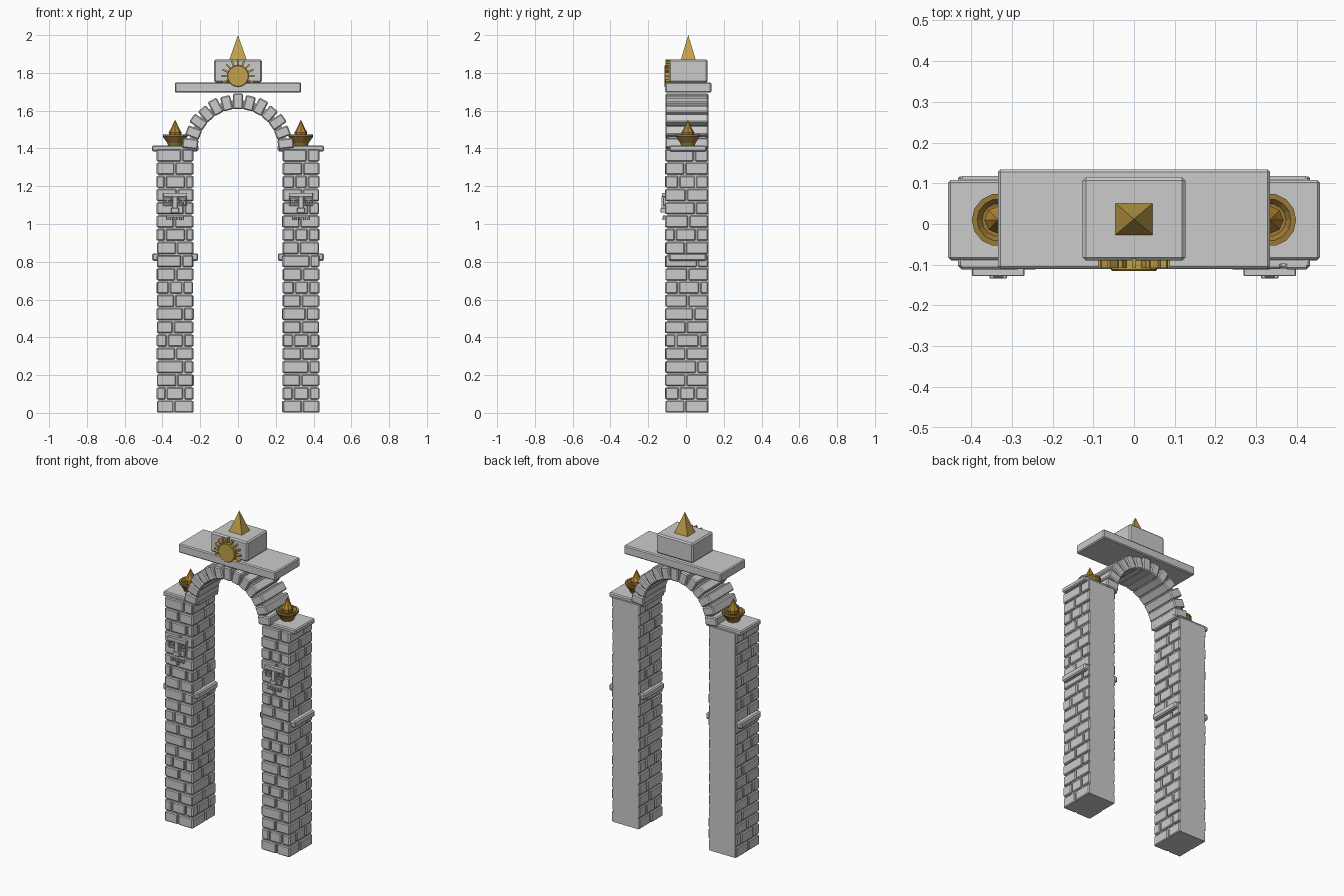
import bpy, bmesh, math, random
from mathutils import Matrix, Vector

if "Cube" in bpy.data.objects:
    bpy.data.objects.remove(bpy.data.objects["Cube"])

random.seed(4)


def material(name, rgb):
    m = bpy.data.materials.new(name)
    m.diffuse_color = (*rgb, 1)
    m.use_nodes = True
    m.node_tree.nodes["Principled BSDF"].inputs["Base Color"].default_value = m.diffuse_color
    return m


gold = material("gold", (0.55, 0.36, 0.07))
bronze = material("bronze", (0.33, 0.19, 0.04))
ember = material("ember", (0.45, 0.23, 0.03))


def finish(name, bm, mat=None, bevel=0):
    me = bpy.data.meshes.new(name)
    bmesh.ops.recalc_face_normals(bm, faces=bm.faces)
    bm.to_mesh(me)
    bm.free()
    ob = bpy.data.objects.new(name, me)
    bpy.context.collection.objects.link(ob)
    if mat:
        me.materials.append(mat)
    if bevel:
        mod = ob.modifiers.new("bevel", 'BEVEL')
        mod.width = bevel
        mod.segments = 1
    return ob


def add_box(bm, x0, x1, y0, y1, z0, z1, turn=None):
    mat = Matrix.Translation(((x0 + x1) / 2, (y0 + y1) / 2, (z0 + z1) / 2)) @ \
        Matrix.Diagonal((x1 - x0, y1 - y0, z1 - z0, 1))
    bmesh.ops.create_cube(bm, size=1, matrix=(turn @ mat) if turn else mat)


def box(name, *dims, mat=None, bevel=0):
    bm = bmesh.new()
    add_box(bm, *dims)
    return finish(name, bm, mat, bevel)


def lathe(name, profile, sides, loc, mat):
    bm = bmesh.new()
    vs = [bm.verts.new((r, 0, z)) for r, z in profile]
    es = [bm.edges.new(p) for p in zip(vs, vs[1:])]
    bmesh.ops.spin(bm, geom=vs + es, cent=(0, 0, 0), axis=(0, 0, 1),
                   angle=2 * math.pi, steps=sides, use_duplicate=False)
    bmesh.ops.remove_doubles(bm, verts=bm.verts, dist=1e-5)
    bmesh.ops.translate(bm, verts=bm.verts, vec=loc)
    return finish(name, bm, mat)


def course(a, b, row):
    """Split one course into brick spans with staggered joints."""
    cuts = [0.5] if row % 2 == 0 else [0.28, 0.74]
    if row % 4 == 3:
        cuts = [0.7]
    cuts = [0] + [c + random.uniform(-0.06, 0.06) for c in cuts] + [1]
    return [(a + (b - a) * p + 0.004 * (p > 0), a + (b - a) * q - 0.004 * (q < 1))
            for p, q in zip(cuts, cuts[1:])]


ROW = 0.07
for side, cx in (("left", -0.333), ("right", 0.333)):
    # Plain pillar core, exposed at the back
    box(side + "_pillar_core", cx - 0.088, cx + 0.088, -0.098, 0.118, 0.002, 1.395)

    # Bricks cover the front and both sides
    bm = bmesh.new()
    for r in range(20):
        z0, z1 = r * ROW + 0.002, (r + 1) * ROW - 0.006
        for x0, x1 in course(cx - 0.095, cx + 0.095, r):
            add_box(bm, x0, x1, -0.108 - random.uniform(0, 0.004), -0.08, z0, z1)
        for s in (-1, 1):
            for y0, y1 in course(-0.107, 0.117, r):
                out = 0.095 + random.uniform(0, 0.004)
                xs = sorted((cx + s * 0.07, cx + s * out))
                add_box(bm, *xs, y0, y1, z0, z1)
    finish(side + "_pillar_bricks", bm, bevel=0.005)

    # Side ledge and cap slab
    box(side + "_ledge", cx - 0.122, cx + 0.122, -0.09, 0.108, 0.805, 0.845, bevel=0.007)
    box(side + "_cap", cx - 0.123, cx + 0.123, -0.088, 0.108, 1.385, 1.415, bevel=0.006)

    # Carved face: brow, eyes, nose, lip and teeth
    bm = bmesh.new()
    add_box(bm, cx - 0.064, cx + 0.064, -0.128, -0.105, 1.143, 1.165)
    add_box(bm, cx - 0.013, cx + 0.013, -0.131, -0.105, 1.075, 1.145)
    add_box(bm, cx - 0.021, cx + 0.021, -0.134, -0.105, 1.06, 1.085)
    add_box(bm, cx - 0.046, cx + 0.046, -0.122, -0.105, 1.036, 1.046)
    for s in (-1, 1):
        ex = cx + s * 0.04
        for dx in (-0.019, 0.019):
            add_box(bm, ex + dx - 0.004, ex + dx + 0.004, -0.122, -0.105, 1.098, 1.14)
        for z in (1.1, 1.138):
            add_box(bm, ex - 0.023, ex + 0.023, -0.122, -0.105, z - 0.004, z + 0.004)
        add_box(bm, ex - 0.008, ex + 0.008, -0.119, -0.105, 1.111, 1.127)
    for i in range(-2, 3):
        add_box(bm, cx + i * 0.019 - 0.007, cx + i * 0.019 + 0.007, -0.124, -0.105, 1.02, 1.037)
    finish(side + "_carved_face", bm, bevel=0.002)

    # Fire bowl and flame
    lathe(side + "_fire_bowl", [(0, 1.413), (0.036, 1.413), (0.042, 1.43), (0.065, 1.462),
                                (0.065, 1.474), (0.052, 1.474), (0.04, 1.46), (0, 1.455)],
          14, (cx, 0.01, 0), bronze)
    lathe(side + "_flame", [(0, 1.455), (0.03, 1.458), (0.034, 1.485), (0.022, 1.505), (0, 1.553)],
          8, (cx, 0.01, 0), ember)

# Arch stones around the opening
STONES = 13
CENTRE = Matrix.Translation((0, 0, 1.395))
bm = bmesh.new()
for i in range(STONES):
    a = math.pi * (i + 0.5) / STONES
    turn = CENTRE @ Matrix.Rotation(-a, 4, 'Y')
    rise = 0.006 * (i % 2 == 0)
    add_box(bm, 0.213, 0.29 + rise, -0.108, 0.118, -0.0265, 0.0265, turn)
finish("arch_stones", bm, bevel=0.006)

# Thin curved strip backing the arch joints
bm = bmesh.new()
ring = [bm.verts.new(v) for v in ((0.217, -0.095, 0), (0.26, -0.095, 0),
                                  (0.26, 0.107, 0), (0.217, 0.107, 0))]
face = bm.faces.new(ring)
bmesh.ops.spin(bm, geom=[face], cent=(0, 0, 0), axis=(0, -1, 0),
               angle=math.pi, steps=26, use_duplicate=False)
bmesh.ops.translate(bm, verts=bm.verts, vec=(0, 0, 1.395))
finish("arch_core", bm)

# Lintel and crest block
box("lintel", -0.334, 0.334, -0.11, 0.134, 1.695, 1.75, bevel=0.006)
box("crest_block", -0.126, 0.126, -0.09, 0.115, 1.75, 1.872, bevel=0.008)

# Four-sided finial
bm = bmesh.new()
bmesh.ops.create_cone(bm, cap_ends=True, segments=4, radius1=math.sqrt(0.5), radius2=0, depth=1,
                      matrix=Matrix.Translation((0, 0.012, 1.935))
                      @ Matrix.Diagonal((0.092, 0.078, 0.13, 1))
                      @ Matrix.Rotation(math.pi / 4, 4, 'Z'))
finish("finial", bm, gold)

# Sun disc with rays
SUN = Matrix.Translation((0, 0, 1.783))
bm = bmesh.new()
bmesh.ops.create_cone(bm, cap_ends=True, segments=24, radius1=0.057, radius2=0.057, depth=0.03,
                      matrix=Matrix.Translation((0, -0.1, 1.783)) @ Matrix.Rotation(math.pi / 2, 4, 'X'))
finish("sun_disc", bm, gold, 0.003)
bm = bmesh.new()
for i in range(16):
    add_box(bm, 0.06, 0.088, -0.108, -0.085, -0.005, 0.005,
            SUN @ Matrix.Rotation(i * math.pi / 8, 4, 'Y'))
finish("sun_rays", bm, gold)
